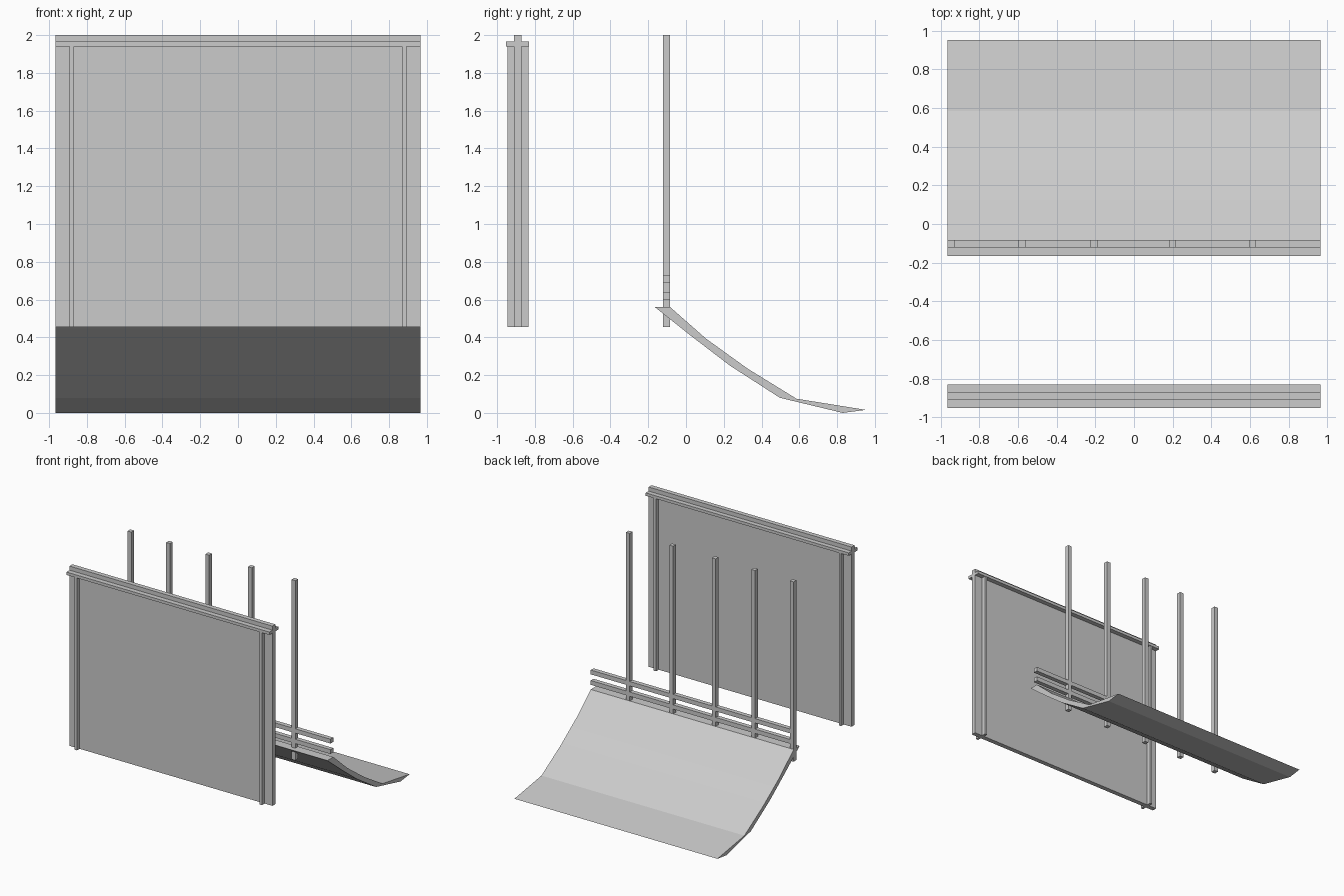
import bpy, bmesh, math

if "Cube" in bpy.data.objects:
    bpy.data.objects.remove(bpy.data.objects["Cube"])

W = 0.965  # half width shared by panel, rails and scoop


def box(name, x, y, z):
    """Box from (min, max) ranges."""
    bpy.ops.mesh.primitive_cube_add(size=1, location=[(r[0] + r[1]) / 2 for r in (x, y, z)])
    ob = bpy.context.object
    ob.name = name
    ob.scale = [r[1] - r[0] for r in (x, y, z)]
    bpy.ops.object.transform_apply(location=False, rotation=False, scale=True)
    return ob


# Front panel with its crossing flange along the top
box("front_panel", (-W, W), (-0.91, -0.87), (0.455, 2.0))
box("panel_top_flange", (-W, W), (-0.952, -0.83), (1.94, 1.965))

# Upright ribs near both ends of the panel
for side, x in (("left", -0.88), ("right", 0.88)):
    box("panel_rib_" + side, (x - 0.011, x + 0.011), (-0.946, -0.834), (0.455, 1.963))

# Row of posts behind the scoop's upper edge
for i, x in enumerate((-0.947, -0.58, -0.206, 0.199, 0.612)):
    box(f"post_{i + 1}", (x - 0.018, x + 0.018), (-0.122, -0.084), (0.455, 2.0))

# Two horizontal rails through the posts
for i, z in enumerate((0.60, 0.69)):
    box(f"rail_{i + 1}", (-W, W), (-0.122, -0.084), (z, z + 0.037))

# Curved scoop: upper and lower profile lines (y, z), extruded across the width
upper = [(-0.084, 0.56), (0.106, 0.393), (0.328, 0.233), (0.585, 0.075), (0.952, 0.016)]
lower = [(-0.165, 0.56), (0.03, 0.405), (0.233, 0.25), (0.497, 0.08), (0.83, 0.0)]
bm = bmesh.new()
rows = [[[bm.verts.new((x, y, z)) for y, z in line] for line in (upper, lower)] for x in (-W, W)]
(ul, ll), (ur, lr) = rows
for i in range(len(upper) - 1):
    for a, b in ((ul, ur), (ll, lr), (ul, ll), (ur, lr)):
        bm.faces.new((a[i], a[i + 1], b[i + 1], b[i]))
for i in (0, -1):
    bm.faces.new((ul[i], ur[i], lr[i], ll[i]))
bmesh.ops.recalc_face_normals(bm, faces=bm.faces)
mesh = bpy.data.meshes.new("scoop")
bm.to_mesh(mesh)
bm.free()
scoop = bpy.data.objects.new("scoop", mesh)
bpy.context.collection.objects.link(scoop)
bpy.ops.object.select_all(action='DESELECT')
scoop.select_set(True)
bpy.context.view_layer.objects.active = scoop
bpy.ops.object.shade_smooth_by_angle(angle=math.radians(15))
